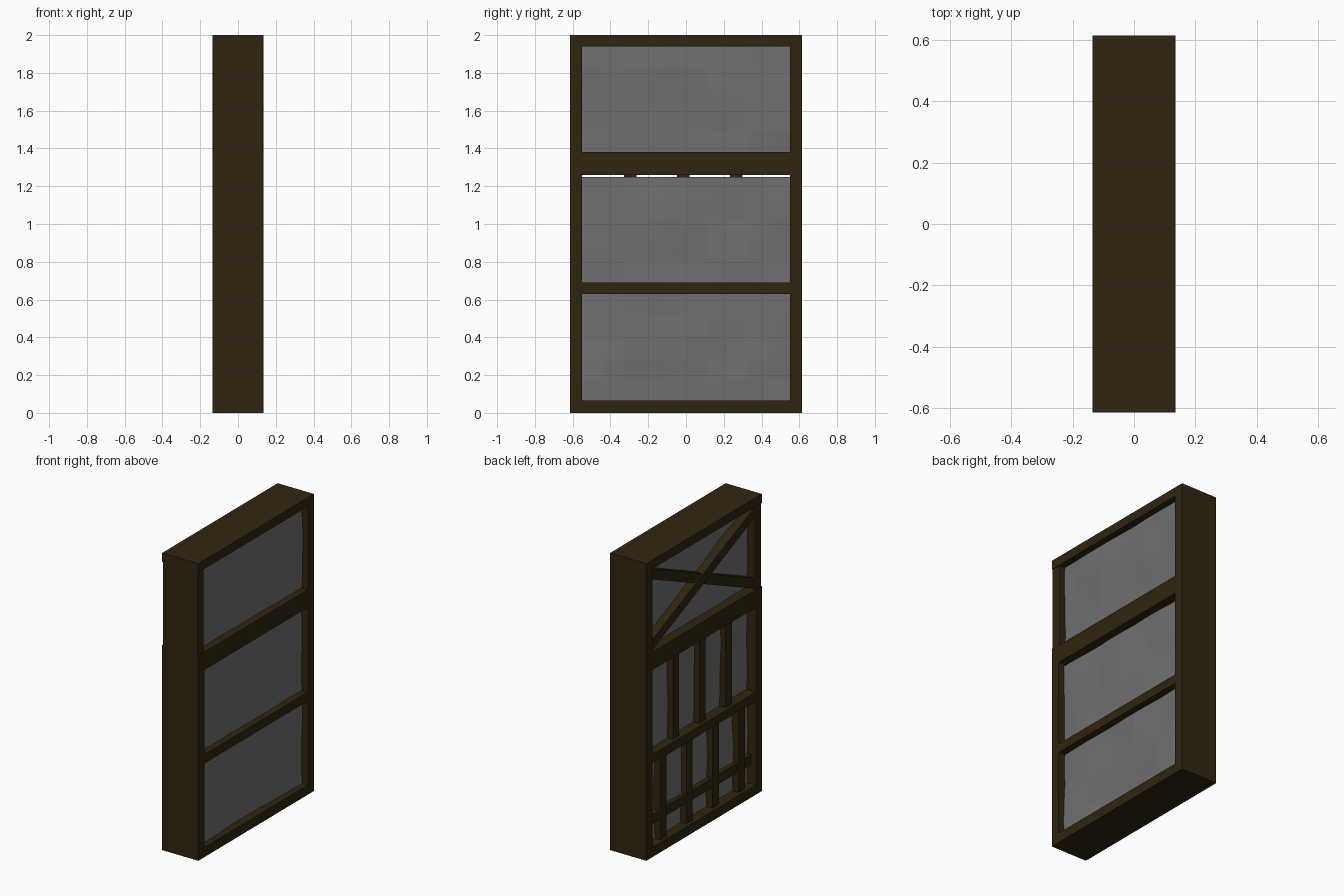
import bpy, bmesh, math
from mathutils import Matrix, Vector, noise

old = bpy.data.objects.get("Cube")
if old:
    bpy.data.objects.remove(old, do_unlink=True)


def material(name, colour):
    m = bpy.data.materials.new(name)
    m.use_nodes = True
    m.diffuse_color = colour
    bsdf = next(n for n in m.node_tree.nodes if n.type == "BSDF_PRINCIPLED")
    bsdf.inputs["Base Color"].default_value = colour
    bsdf.inputs["Roughness"].default_value = 0.9
    return m


wood = material("dark_wood", (0.030, 0.018, 0.005, 1))
plaster = material("grey_plaster", (0.16, 0.16, 0.16, 1))


def finish(name, bm, mat):
    mesh = bpy.data.meshes.new(name)
    bm.to_mesh(mesh)
    bm.free()
    mesh.materials.append(mat)
    obj = bpy.data.objects.new(name, mesh)
    bpy.context.collection.objects.link(obj)
    return obj


def beam(name, x, y, z, tilt=0.0):
    """Box between the given (low, high) limits, turned about its own x axis."""
    centre = Vector([(lo + hi) / 2 for lo, hi in (x, y, z)])
    size = [hi - lo for lo, hi in (x, y, z)]
    bm = bmesh.new()
    bmesh.ops.create_cube(bm, size=1, matrix=Matrix.Translation(centre)
                          @ Matrix.Rotation(tilt, 4, "X")
                          @ Matrix.Diagonal((*size, 1)))
    return finish(name, bm, wood)


def panel(name, z_low, z_high):
    """Uneven plaster slab: two facing grids pushed in and out, joined at the rim."""
    bm = bmesh.new()
    height = z_high - z_low
    for x, side in ((0.09, 1), (-0.07, -1)):
        place = (Matrix.Translation((x, 0, (z_low + z_high) / 2))
                 @ Matrix.Rotation(side * math.pi / 2, 4, "Y")
                 @ Matrix.Diagonal((height / 2, HALF_IN, 1, 1)))
        grid = bmesh.ops.create_grid(bm, x_segments=5, y_segments=10, size=1, matrix=place)
        for v in grid["verts"]:
            v.co.x += 0.014 * noise.noise(v.co * 4 + Vector((side, 0, 0)))
    bmesh.ops.bridge_loops(bm, edges=[e for e in bm.edges if e.is_boundary])
    bmesh.ops.recalc_face_normals(bm, faces=bm.faces)
    return finish(name, bm, plaster)


HALF, HALF_IN, DEPTH = 0.615, 0.55, 0.135
full_x, full_y = (-DEPTH, DEPTH), (-HALF, HALF)
stud_x = (-0.112, -0.05)

# Main horizontal beams
beam("bottom_sill", full_x, full_y, (0, 0.065))
beam("lower_beam", full_x, (-HALF_IN, HALF_IN), (0.63, 0.69))
beam("upper_beam", full_x, full_y, (1.26, 1.38))
beam("top_plate", full_x, full_y, (1.94, 2))

# Corner posts, the upper front one slightly slimmer
for name, y, upper in (("front", (-HALF, -HALF_IN), 0.129), ("back", (HALF_IN, HALF), DEPTH)):
    beam(name + "_post_lower", full_x, y, (0.065, 1.26))
    beam(name + "_post_upper", (-upper, upper), y, (1.38, 1.94))

# Plaster infill of the three bays
for name, low, high in (("lower", 0.063, 0.632), ("middle", 0.688, 1.25), ("upper", 1.375, 1.945)):
    panel(name + "_panel", low, high)

# Vertical studs and the low rail on the inner side
for i in range(4):
    y = 0.4 - 0.278 * i
    beam(f"lower_stud_{i + 1}", stud_x, (y - 0.033, y + 0.033), (0.06, 0.635))
for i in range(3):
    y = 0.265 - 0.28 * i
    beam(f"middle_stud_{i + 1}", stud_x, (y - 0.033, y + 0.033), (0.685, 1.265))
beam("low_rail", (-0.1, -0.05), (-HALF_IN, HALF_IN), (0.195, 0.26))

# Crossed braces of the upper bay
angle = math.atan2(0.5, 1.14)
for name, sign, x in (("rising", 1, (-0.118, -0.06)), ("falling", -1, (-0.128, -0.06))):
    beam(name + "_brace", x, (-0.61, 0.61), (1.628, 1.692), sign * angle)
